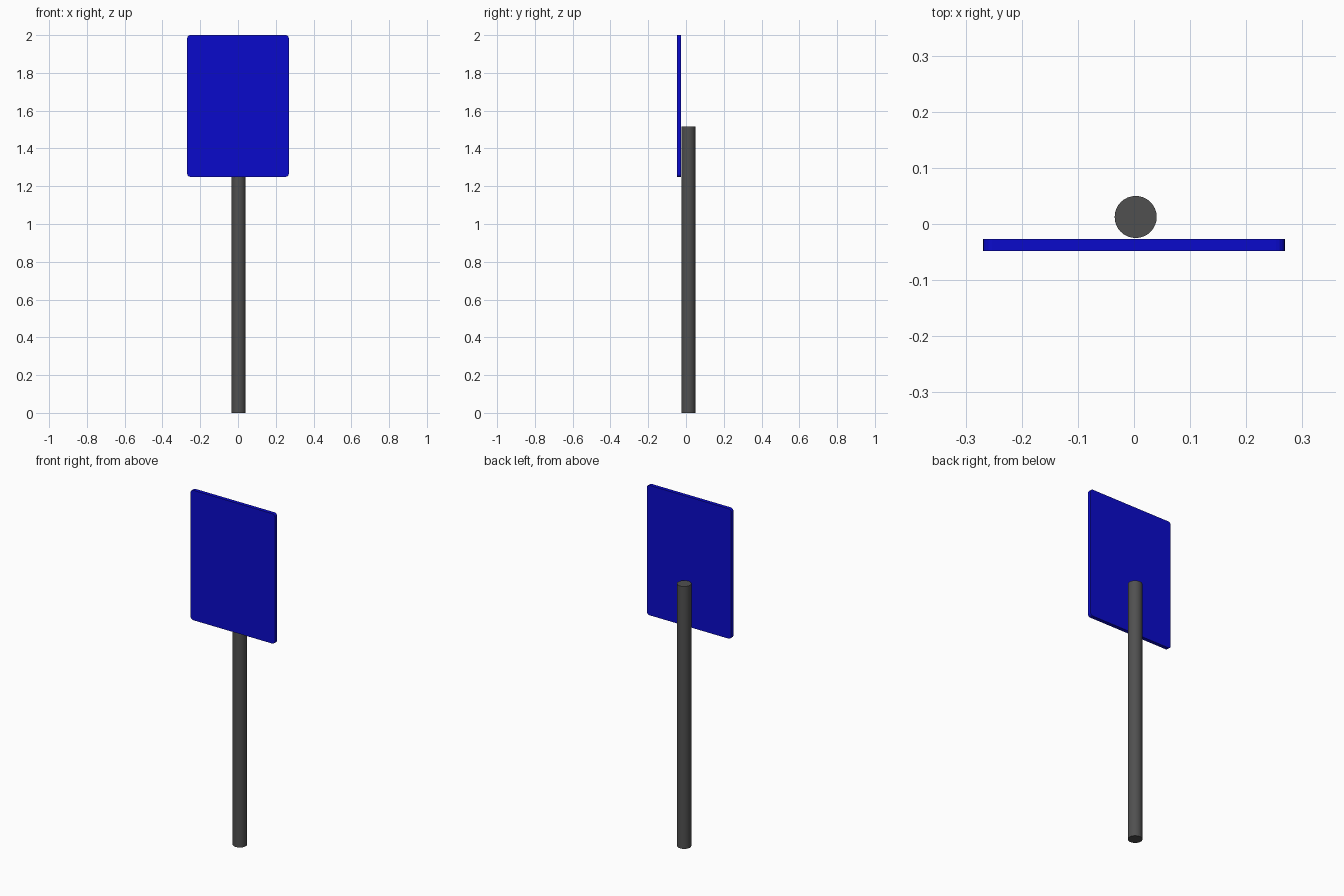
import bpy, bmesh
from mathutils import Vector

if "Cube" in bpy.data.objects:
    bpy.data.objects.remove(bpy.data.objects["Cube"])

# Post: round pole standing behind the panel
R, H = 0.0375, 1.515
bpy.ops.mesh.primitive_cylinder_add(vertices=32, radius=R, depth=H,
                                    location=(0.003, 0.0125, H / 2))
post = bpy.context.object
post.name = "post"
bpy.ops.object.shade_smooth_by_angle()

# Sign panel: thin plate with slightly rounded corners
W, Z0, Z1, Y0, Y1 = 0.538, 1.25, 2.0, -0.048, -0.027
bm = bmesh.new()
bmesh.ops.create_cube(bm, size=1)
bmesh.ops.scale(bm, vec=Vector((W, Y1 - Y0, Z1 - Z0)), verts=bm.verts)
bmesh.ops.translate(bm, vec=Vector((0, (Y0 + Y1) / 2, (Z0 + Z1) / 2)), verts=bm.verts)
corners = [e for e in bm.edges
           if abs(e.verts[0].co.y - e.verts[1].co.y) > 0.01]
bmesh.ops.bevel(bm, geom=corners, offset=0.016, segments=4, profile=0.5,
                affect='EDGES')
mesh = bpy.data.meshes.new("sign_panel")
bm.to_mesh(mesh)
bm.free()
panel = bpy.data.objects.new("sign_panel", mesh)
bpy.context.collection.objects.link(panel)

# Blue paint
blue = bpy.data.materials.new("blue_paint")
blue.diffuse_color = (0.003, 0.003, 0.6, 1)
blue.use_nodes = True
blue.node_tree.nodes["Principled BSDF"].inputs["Base Color"].default_value = blue.diffuse_color
mesh.materials.append(blue)

# Dark grey post
grey = bpy.data.materials.new("dark_grey")
grey.diffuse_color = (0.08, 0.08, 0.08, 1)
grey.use_nodes = True
grey.node_tree.nodes["Principled BSDF"].inputs["Base Color"].default_value = grey.diffuse_color
post.data.materials.append(grey)
